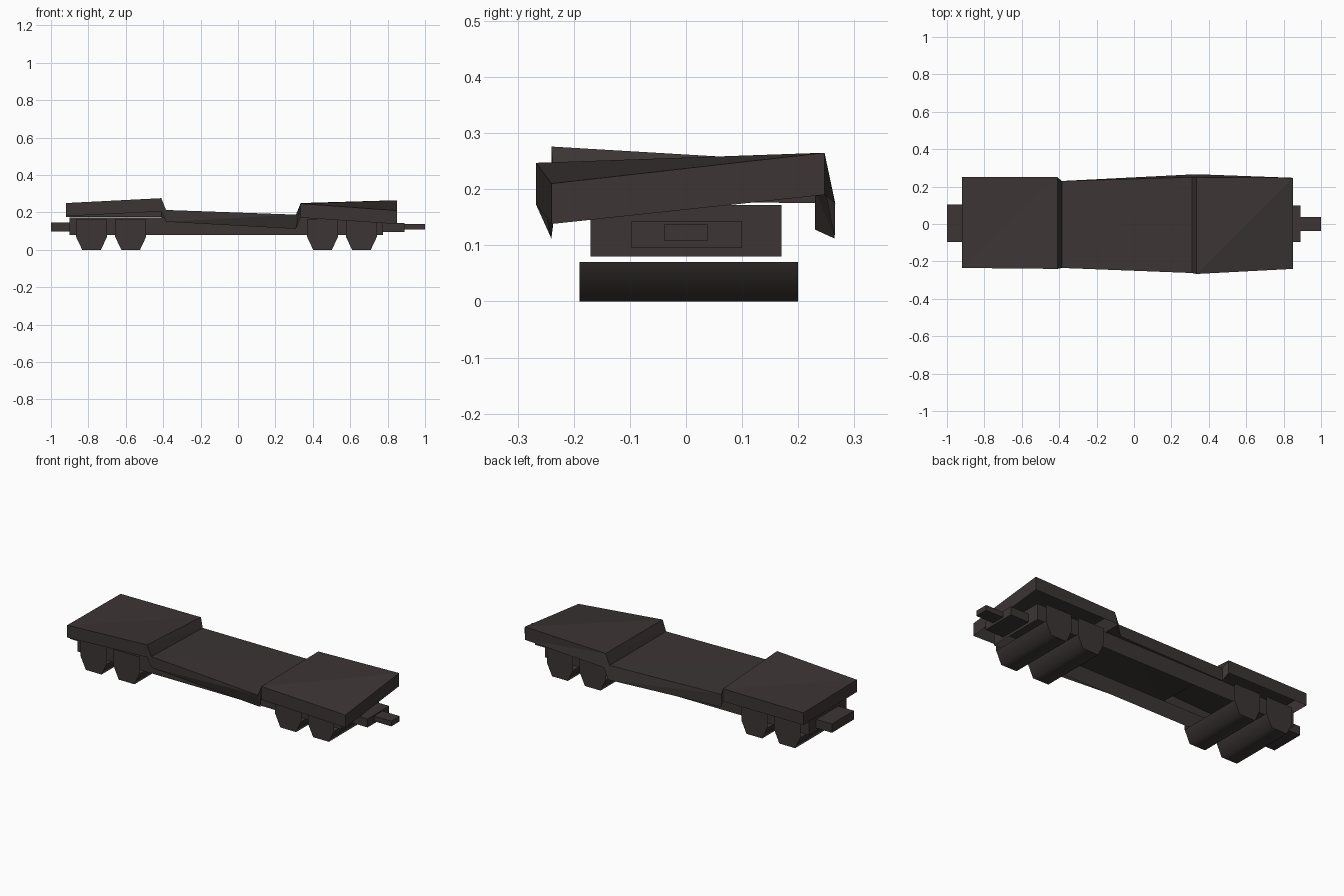
import bpy, bmesh

cube = bpy.data.objects.get("Cube")
if cube:
    bpy.data.objects.remove(cube)

COLOUR = (0.045, 0.036, 0.035, 1.0)
steel = bpy.data.materials.new("dark_brown_grey")
steel.use_nodes = True
steel.diffuse_color = COLOUR
bsdf = steel.node_tree.nodes["Principled BSDF"]
bsdf.inputs["Base Color"].default_value = COLOUR
bsdf.inputs["Roughness"].default_value = 0.8


def finish(name, bm, smooth=False):
    """Turn a bmesh into a named object."""
    bmesh.ops.recalc_face_normals(bm, faces=bm.faces)
    for f in bm.faces:
        f.smooth = smooth
    mesh = bpy.data.meshes.new(name)
    bm.to_mesh(mesh)
    bm.free()
    mesh.materials.append(steel)
    obj = bpy.data.objects.new(name, mesh)
    bpy.context.collection.objects.link(obj)
    return obj


def box(name, x, y, z, open_sides=()):
    """Box from ranges; faces pointing along open_sides are left out."""
    bm = bmesh.new()
    bmesh.ops.create_cube(bm, size=1)
    for v in bm.verts:
        v.co = [r[0] if c < 0 else r[1] for c, r in zip(v.co, (x, y, z))]
    bm.normal_update()
    gone = [f for f in bm.faces if any(f.normal.z * s > 0.9 for s in open_sides)]
    bmesh.ops.delete(bm, geom=gone, context="FACES")
    return finish(name, bm)


# Warped deck shell, open below: x, then front bottom, front top, back top, back bottom
SECTIONS = [
    (-0.92, (-0.235, 0.18), (-0.235, 0.25), (0.25, 0.245), (0.25, 0.175)),
    (-0.41, (-0.24, 0.205), (-0.24, 0.276), (0.25, 0.247), (0.25, 0.175)),
    (-0.385, (-0.235, 0.15), (-0.235, 0.213), (0.23, 0.2), (0.23, 0.128)),
    (0.31, (-0.24, 0.112), (-0.262, 0.188), (0.25, 0.188), (0.265, 0.112)),
    (0.335, (-0.267, 0.172), (-0.267, 0.247), (0.25, 0.25), (0.266, 0.175)),
    (0.85, (-0.24, 0.138), (-0.24, 0.21), (0.247, 0.265), (0.247, 0.19)),
]
bm = bmesh.new()
rings = [[bm.verts.new((x, y, z)) for y, z in pts] for x, *pts in SECTIONS]
for a, b in zip(rings, rings[1:]):
    for i in range(3):
        bm.faces.new((a[i], b[i], b[i + 1]))
        bm.faces.new((a[i], b[i + 1], a[i + 1])) if i != 1 else None
    # the top splits from the front corner to the far back corner
    bm.faces.new((a[1], b[2], a[2]))
bm.faces.new(rings[0])
bm.faces.new(rings[-1])
finish("deck", bm)

# Underframe channel, open above and below
box("underframe", (-0.9, 0.775), (-0.17, 0.17), (0.08, 0.172), (1, -1))

# Couplers
box("right_coupler", (-1.0, -0.87), (-0.095, 0.105), (0.097, 0.147))
box("left_coupler_block", (0.77, 0.89), (-0.097, 0.1), (0.095, 0.143))
box("left_coupler", (0.88, 1.0), (-0.038, 0.038), (0.108, 0.138))

# Wheel sets: upright side plates joined by a tapered trough
PLATE = [(-0.083, 0.166), (-0.083, 0.07), (-0.05, 0), (0.05, 0), (0.083, 0.07), (0.083, 0.166)]
for n, cx in enumerate((-0.783, -0.574, 0.452, 0.66), 1):
    for side, y in (("front", -0.19), ("back", 0.2)):
        bm = bmesh.new()
        bm.faces.new([bm.verts.new((cx + x, y, z)) for x, z in PLATE])
        if y < 0:
            bm.normal_update()
        obj = finish(f"wheel_plate_{side}_{n}", bm)
        if obj.data.polygons[0].normal.y * y < 0:
            obj.data.flip_normals()
    bm = bmesh.new()
    rows = [[bm.verts.new((cx + x, y, z)) for y in (-0.19, 0.2)] for x, z in PLATE[1:5]]
    for a, b in zip(rows, rows[1:]):
        bm.faces.new((a[0], a[1], b[1], b[0]))
    finish(f"wheel_trough_{n}", bm, smooth=True)
